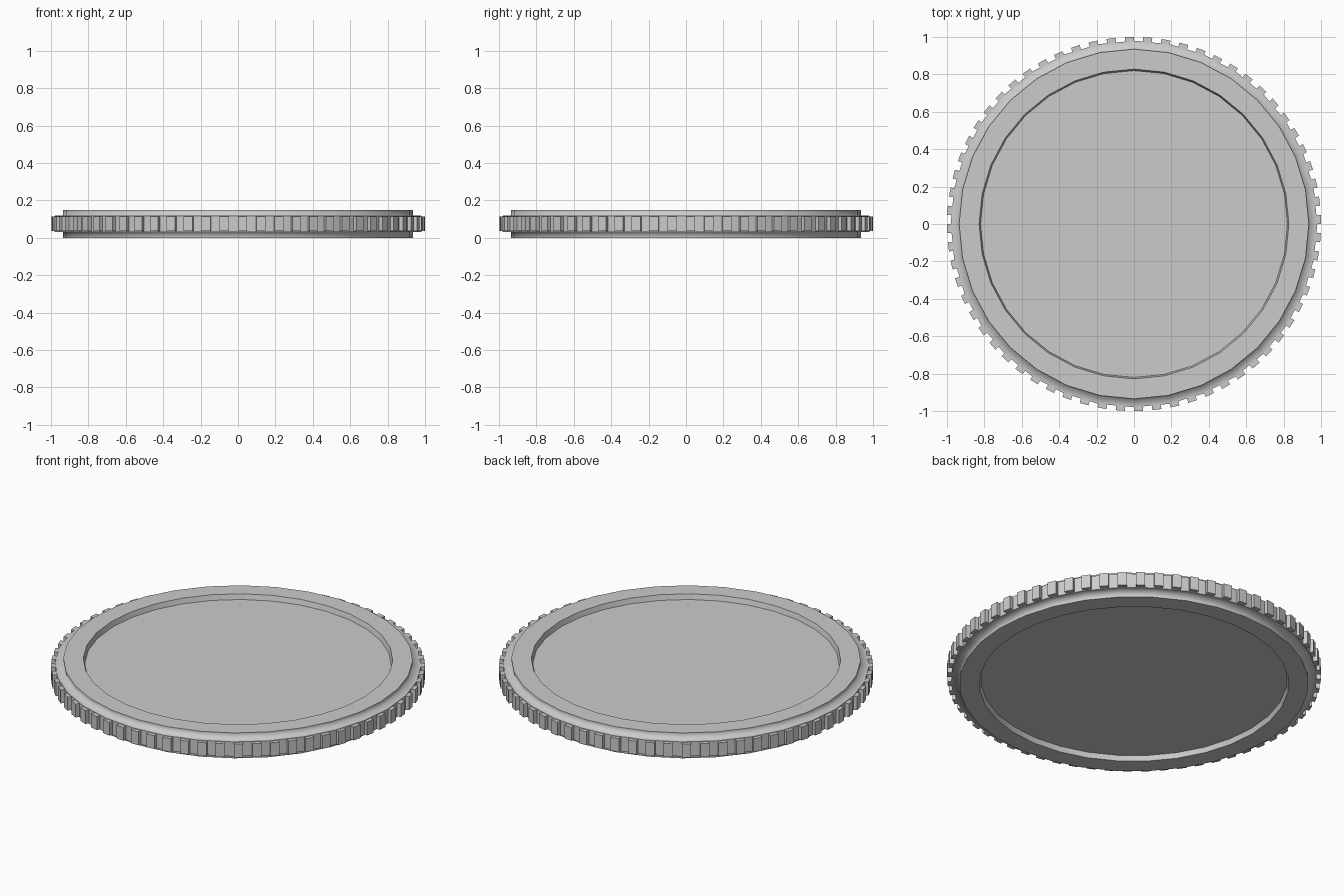
import bpy, bmesh
from math import sin, cos, pi

if "Cube" in bpy.data.objects:
    bpy.data.objects.remove(bpy.data.objects["Cube"])

SIDES, TEETH = 32, 64


def make_object(name, bm):
    bmesh.ops.recalc_face_normals(bm, faces=bm.faces)
    mesh = bpy.data.meshes.new(name)
    bm.to_mesh(mesh)
    bm.free()
    obj = bpy.data.objects.new(name, mesh)
    bpy.context.collection.objects.link(obj)
    return obj


# Disc body: (radius, z, sharp) profile with recessed faces and stepped edge
profile = [(0.82, 0.03, True), (0.828, 0.0, True), (0.935, 0.0, True),
           (0.935, 0.03, False), (0.98, 0.032, True), (0.98, 0.118, True),
           (0.935, 0.12, False), (0.935, 0.15, True), (0.828, 0.15, True),
           (0.82, 0.12, True)]
bm = bmesh.new()
rings = []
for r, z, _ in profile:
    rings.append([bm.verts.new((r * cos(2 * pi * i / SIDES),
                                r * sin(2 * pi * i / SIDES), z))
                  for i in range(SIDES)])
for a, b in zip(rings, rings[1:]):
    for i in range(SIDES):
        j = (i + 1) % SIDES
        bm.faces.new((a[i], a[j], b[j], b[i])).smooth = True
bm.faces.new(rings[0][::-1])
bm.faces.new(rings[-1])
for ring, (_, _, sharp) in zip(rings, profile):
    for i in range(SIDES):
        edge = bm.edges.get((ring[i], ring[(i + 1) % SIDES]))
        edge.smooth = not sharp
make_object("coin_disc", bm)

# Reeded edge: small blocks around the rim
bm = bmesh.new()
half = pi / TEETH / 2
for k in range(TEETH):
    mid = 2 * pi * k / TEETH + half
    v = [bm.verts.new((r * cos(mid + s * half), r * sin(mid + s * half), z))
         for z in (0.036, 0.115) for r, s in
         ((0.965, -1), (1.0, -1), (1.0, 1), (0.965, 1))]
    for f in ((3, 2, 1, 0), (4, 5, 6, 7), (0, 1, 5, 4),
              (1, 2, 6, 5), (2, 3, 7, 6), (3, 0, 4, 7)):
        bm.faces.new([v[i] for i in f])
make_object("edge_ridges", bm)
